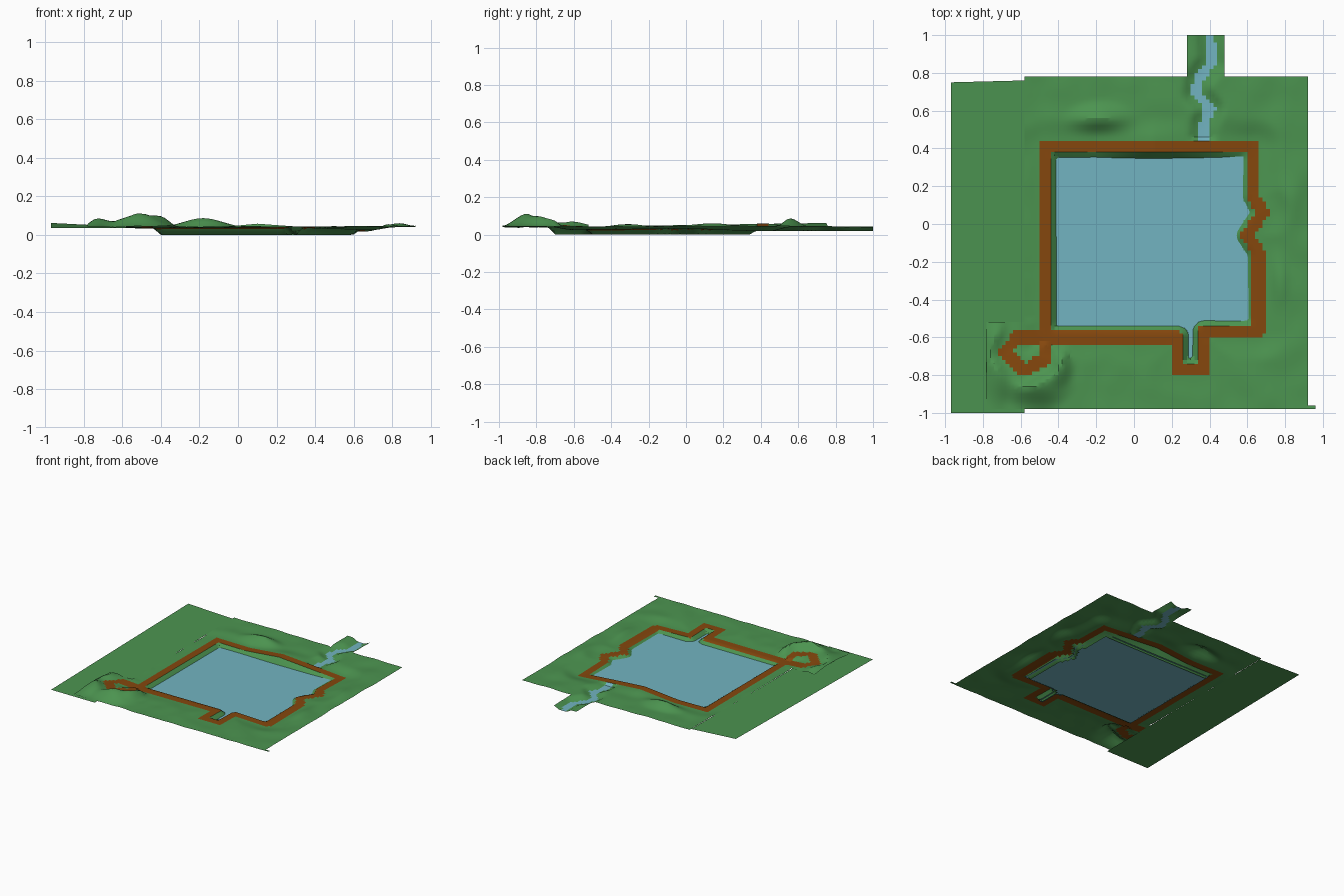
import bpy, bmesh, math
from mathutils import Vector, noise

if "Cube" in bpy.data.objects:
    bpy.data.objects.remove(bpy.data.objects["Cube"])

STEP = 0.02


def material(name, rgb):
    m = bpy.data.materials.new(name)
    m.diffuse_color = (*rgb, 1)
    m.use_nodes = True
    m.node_tree.nodes["Principled BSDF"].inputs["Base Color"].default_value = m.diffuse_color
    return m


GRASS = material("grass_green", (0.072, 0.296, 0.08))
DIRT = material("dirt_brown", (0.235, 0.063, 0.004))
WATER = material("water_blue", (0.168, 0.456, 0.533))

# Path centre line around the lake (x, y, z), then the loop on the mound
SHORE = [(-0.47, -0.60, .035), (-0.47, -0.1, .035), (-0.47, 0.41, .033), (-0.2, 0.41, .03),
         (0.1, 0.41, .058), (0.35, 0.41, .04), (0.63, 0.41, .018), (0.63, 0.15, .025),
         (0.68, 0.06, .03), (0.60, -0.06, .03), (0.66, -0.15, .03), (0.66, -0.57, .025),
         (0.37, -0.57, .035), (0.37, -0.77, .04), (0.23, -0.77, .04), (0.23, -0.60, .038)]
LOOP = [(-0.47, -0.60, .035), (-0.62, -0.60, .045), (-0.68, -0.68, .05), (-0.58, -0.775, .06),
        (-0.48, -0.72, .055), (-0.47, -0.67, .05)]
STREAM = [(0.40, 1.02, 0), (0.41, 0.86, 0), (0.34, 0.76, 0), (0.33, 0.69, 0),
          (0.405, 0.61, 0), (0.37, 0.52, 0), (0.36, 0.36, 0)]
# Hills: x, y, radius x, radius y, height
HILLS = [(-0.52, -0.84, .22, .16, .065), (-0.72, -0.72, .10, .28, .045), (-0.40, -0.74, .10, .14, .04),
         (-0.18, 0.54, .22, .12, .045), (0.74, -0.30, .09, .22, .03),
         (0.84, 0.15, .12, .25, .015), (-0.53, 0.1, .05, .5, .008)]


def nearest(pts, x, y, closed=False):
    """Distance to a polyline and its height at the nearest point."""
    best = (9, 0)
    for a, b in zip(pts, pts[1:] + (pts[:1] if closed else [])):
        dx, dy = b[0] - a[0], b[1] - a[1]
        n = dx * dx + dy * dy
        if n == 0:
            continue
        t = min(1, max(0, ((x - a[0]) * dx + (y - a[1]) * dy) / n))
        d = math.hypot(x - a[0] - t * dx, y - a[1] - t * dy)
        best = min(best, (d, a[2] + t * (b[2] - a[2])))
    return best


def path_at(x, y):
    return min(nearest(SHORE, x, y, True), nearest(LOOP, x, y))


def in_lake(x, y):
    inside = False
    for a, b in zip(SHORE, SHORE[1:] + SHORE[:1]):
        if (a[1] > y) != (b[1] > y) and x < a[0] + (y - a[1]) * (b[0] - a[0]) / (b[1] - a[1]):
            inside = not inside
    return inside


def smooth(t):
    t = min(1, max(0, t))
    return t * t * (3 - 2 * t)


def height(x, y):
    d, pz = path_at(x, y)
    # Bank falling from the path to the lake
    if d > 0.034 and in_lake(x, y):
        return max(0, pz * (1 - (d - 0.034) / 0.035))
    # Hilly ground blending into the path
    z = 0.043 + 0.007 * noise.noise(Vector((x * 7, y * 7, 3)))
    for hx, hy, rx, ry, h in HILLS:
        r = math.hypot((x - hx) / rx, (y - hy) / ry)
        z += h * smooth(1 - r) * 1.1
    z = min(z, 0.112)
    near_mound = x < -0.35 and y < -0.5
    z = pz + (z - pz) * smooth((d - 0.035) / (0.07 if near_mound else 0.13))
    # Stream channel
    if y > 0.44:
        s = nearest(STREAM, x, y)[0]
        z += (0.018 - z) * (1 - smooth((s - 0.025) / 0.06))
    return z


def kind(x, y):
    """Which part a grid cell belongs to, or None outside the model."""
    main = -0.58 < x < 0.92 and -0.98 < y < 0.78
    mound = -0.78 < x < -0.57 and -0.98 < y < -0.52
    outlet = 0.28 < x < 0.48 and 0.77 < y < 1.0
    corner = 0.91 < x < 0.97 and -0.98 < y < -0.96
    if not (main or mound or outlet or corner):
        return None
    d = path_at(x, y)[0]
    if d < 0.034:
        return "path"
    if in_lake(x, y):
        return "ground" if d < 0.075 else None
    if y > 0.44 and nearest(STREAM, x, y)[0] < 0.026:
        return "stream"
    return "ground"


def finish(bm, name, mat):
    me = bpy.data.meshes.new(name)
    bm.normal_update()
    bm.to_mesh(me)
    bm.free()
    me.materials.append(mat)
    ob = bpy.data.objects.new(name, me)
    bpy.context.collection.objects.link(ob)
    return ob


def cells_mesh(name, mat, cells, zfun):
    bm = bmesh.new()
    cache = {}

    def vert(i, j):
        if (i, j) not in cache:
            x, y = i * STEP, j * STEP
            cache[i, j] = bm.verts.new((x, y, zfun(x, y)))
        return cache[i, j]
    for i, j in cells:
        bm.faces.new((vert(i, j), vert(i + 1, j), vert(i + 1, j + 1), vert(i, j + 1)))
    return finish(bm, name, mat)


# Sort the grid cells into parts
parts = {"ground": [], "path": [], "stream": []}
lake = []
for i in range(-40, 49):
    for j in range(-50, 50):
        cx, cy = (i + 0.5) * STEP, (j + 0.5) * STEP
        k = kind(cx, cy)
        if k:
            parts[k].append((i, j))
        if in_lake(cx, cy) and path_at(cx, cy)[0] > 0.05:
            lake.append((i, j))

objs = [cells_mesh("ground", GRASS, parts["ground"], height),
        cells_mesh("path", DIRT, parts["path"], height),
        cells_mesh("stream", WATER, parts["stream"], height),
        cells_mesh("lake", WATER, lake, lambda x, y: 0.011)]

# Flat field along the left side
bm = bmesh.new()
field = [(-0.97, -1.0, .036), (-0.58, -1.0, .036), (-0.58, 0.76, .042), (-0.97, 0.75, .062)]
bm.faces.new([bm.verts.new(p) for p in field])
objs.append(finish(bm, "left_field", GRASS))

# Soft shading with sharp ledges kept
for o in objs:
    o.select_set(True)
bpy.context.view_layer.objects.active = objs[0]
bpy.ops.object.shade_smooth_by_angle(angle=math.radians(25))
